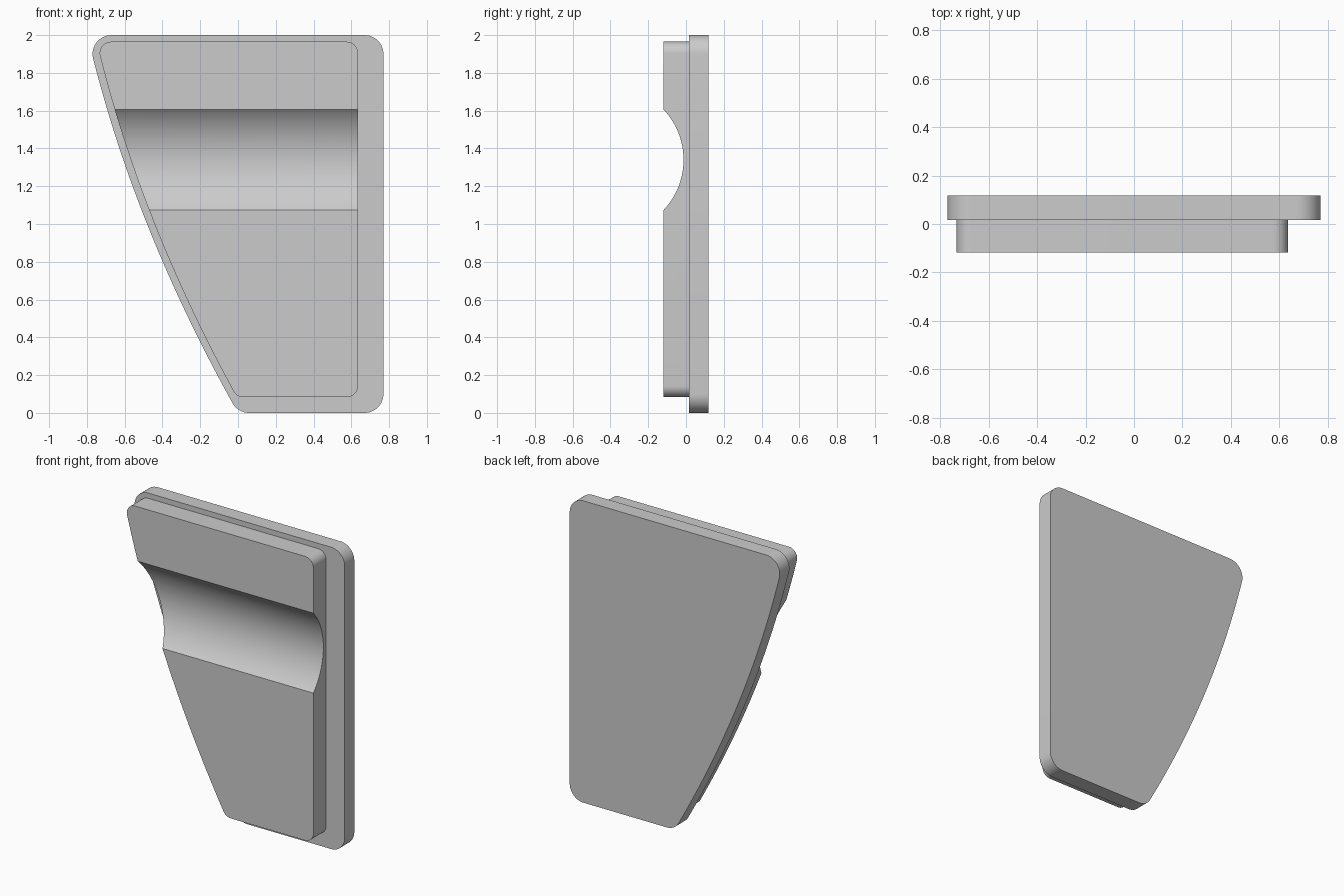
import bpy, bmesh, math
from mathutils import Vector, Matrix

if "Cube" in bpy.data.objects:
    bpy.data.objects.remove(bpy.data.objects["Cube"], do_unlink=True)

grey = bpy.data.materials.new("plain grey")
grey.use_nodes = True
grey.diffuse_color = (0.6, 0.6, 0.6, 1)
grey.node_tree.nodes["Principled BSDF"].inputs["Base Color"].default_value = (0.6, 0.6, 0.6, 1)


def sweep_x(z):
    """Bowed left edge: a slanted chord with a shallow outward sag."""
    t = z / 2
    return -0.797 * t - 0.083 * 4 * t * (1 - t)


def fillet(corner, toward_prev, toward_next, radius, steps=12):
    """Points of a rounded corner, from the previous edge to the next one."""
    a, b = toward_prev.normalized(), toward_next.normalized()
    half = a.angle(b) / 2
    centre = corner + (a + b).normalized() * radius / math.sin(half)
    start = corner + a * radius / math.tan(half) - centre
    turn = math.pi - 2 * half
    return [centre + Matrix.Rotation(turn * i / steps, 2) @ start for i in range(steps + 1)]


def outline(inset, right, bottom, top, radius):
    """Rounded outline in x and z with three straight sides and a bowed one."""
    def edge(z):
        return Vector((sweep_x(z) + inset, z))

    left, up = Vector((-1, 0)), Vector((0, 1))
    top_left, low_left = edge(top), edge(bottom)
    down_curve = edge(top - radius) - top_left
    up_curve = edge(bottom + radius / 2) - low_left
    pts = fillet(Vector((right, bottom)), left, up, radius)
    pts += fillet(Vector((right, top)), -up, left, radius)
    pts += fillet(top_left, -left, down_curve, radius)
    last = fillet(low_left, up_curve, -left, radius)
    z0, z1 = pts[-1].y, last[0].y
    pts += [edge(z0 + (z1 - z0) * i / 32) for i in range(1, 32)]
    return pts + last


def slab(name, points, front, back):
    """Solid with the given outline between two depths along y."""
    bm = bmesh.new()
    near, far = [[bm.verts.new((p.x, y, p.y)) for p in points] for y in (front, back)]
    bm.faces.new(near)
    bm.faces.new(far[::-1])
    for i in range(len(points)):
        bm.faces.new((near[i], near[i - 1], far[i - 1], far[i]))
    bmesh.ops.recalc_face_normals(bm, faces=bm.faces)
    return finish(name, bm)


def finish(name, bm):
    mesh = bpy.data.meshes.new(name)
    bm.to_mesh(mesh)
    bm.free()
    mesh.materials.append(grey)
    obj = bpy.data.objects.new(name, mesh)
    bpy.context.collection.objects.link(obj)
    return obj


def activate(obj):
    bpy.ops.object.select_all(action="DESELECT")
    obj.select_set(True)
    bpy.context.view_layer.objects.active = obj


# Back plate and the raised pad in front of it
plate = slab("back_plate", outline(0, 0.77, 0, 2, 0.1), 0.017, 0.118)
pad = slab("raised_pad", outline(0.04, 0.635, 0.083, 1.965, 0.06), -0.118, 0.017)

# Round groove cut across the pad
bm = bmesh.new()
bmesh.ops.create_cone(bm, cap_ends=True, segments=128, radius1=0.387, radius2=0.387, depth=3,
                      matrix=Matrix.Translation((0, -0.4, 1.34)) @ Matrix.Rotation(math.pi / 2, 4, "Y"))
cutter = finish("groove_cutter", bm)
cutter.hide_render = True
groove = pad.modifiers.new("groove", "BOOLEAN")
groove.operation = "DIFFERENCE"
groove.solver = "EXACT"
groove.object = cutter
activate(pad)
bpy.ops.object.modifier_apply(modifier=groove.name)
bpy.data.objects.remove(cutter, do_unlink=True)

# Smooth rounded corners and groove, crisp edges elsewhere
for part in (plate, pad):
    activate(part)
    bpy.ops.object.shade_smooth_by_angle(angle=math.radians(30))
